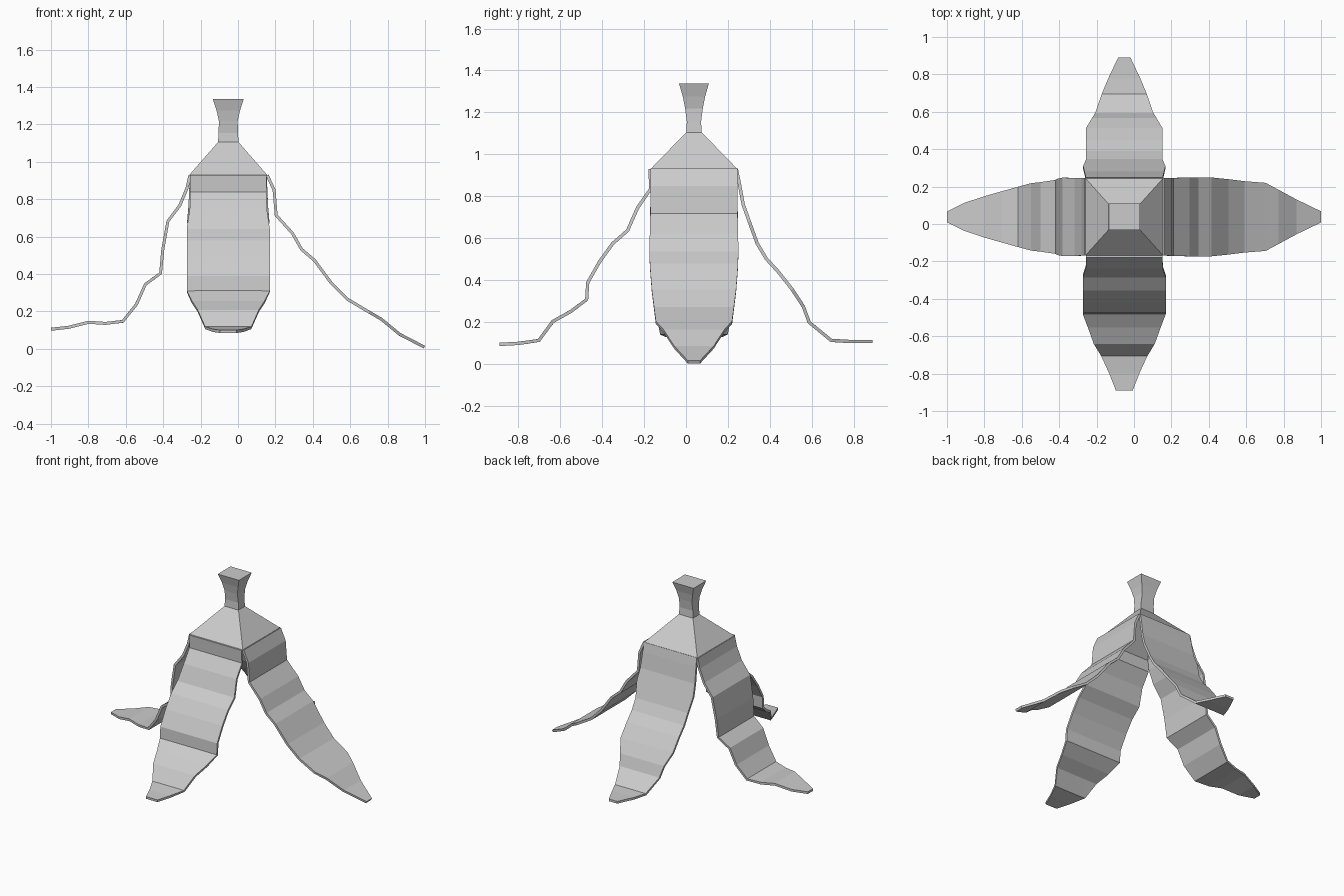
import bpy, bmesh

CX, CY = -0.052, 0.038      # axis of the stem
THICK = 0.016               # peel thickness


def make_object(name, verts, faces, solid=None):
    me = bpy.data.meshes.new(name)
    me.from_pydata(verts, [], faces)
    bm = bmesh.new()
    bm.from_mesh(me)
    bmesh.ops.recalc_face_normals(bm, faces=bm.faces)
    bm.to_mesh(me)
    bm.free()
    ob = bpy.data.objects.new(name, me)
    bpy.context.collection.objects.link(ob)
    if solid is not None:
        mod = ob.modifiers.new("thickness", 'SOLIDIFY')
        mod.thickness = THICK
        mod.offset = solid
    return ob


def interp(keys, d):
    for (a, wa), (b, wb) in zip(keys, keys[1:]):
        if d <= b:
            return wa + (wb - wa) * max(0, d - a) / (b - a)
    return keys[-1][1]


def flap(name, axis, sign, path, widths):
    """Strip of peel following path (distance, z), half widths keyed by distance."""
    verts = []
    for d, z in path:
        w = interp(widths, d)
        for t in (-1, -0.6, 0.6, 1):
            if axis == 'x':
                verts.append((sign * d, CY + t * w, z))
            else:
                verts.append((CX + t * w, sign * d, z))
    faces = [(4 * i + j, 4 * i + j + 1, 4 * i + j + 5, 4 * i + j + 4)
             for i in range(len(path) - 1) for j in range(3)]
    return make_object(name, verts, faces, 0)


def square_loft(name, rings, cap, solid=None):
    """Rectangular rings (half x, half y, z) joined upward."""
    verts = [(CX + sx * hx, CY + sy * hy, z) for hx, hy, z in rings
             for sx, sy in ((-1, -1), (1, -1), (1, 1), (-1, 1))]
    faces = [(4 * i + j, 4 * i + (j + 1) % 4, 4 * i + 4 + (j + 1) % 4, 4 * i + 4 + j)
             for i in range(len(rings) - 1) for j in range(4)]
    if cap:
        n = len(verts)
        faces += [(3, 2, 1, 0), (n - 4, n - 3, n - 2, n - 1)]
    return make_object(name, verts, faces, solid)


# Stem with flared top
square_loft("stem", [(0.055, 0.037, 1.10), (0.052, 0.034, 1.155), (0.05, 0.042, 1.218),
                     (0.063, 0.053, 1.275), (0.083, 0.071, 1.337)], True)

# Hollow sloping shoulder under the stem
shoulder = square_loft("shoulder", [(0.208, 0.207, 0.93), (0.055, 0.037, 1.105)], False, -1)

# Four peeled flaps
flap("right_flap", 'x', 1,
     [(0.157, 0.928), (0.193, 0.848), (0.204, 0.714), (0.291, 0.618), (0.34, 0.532),
      (0.409, 0.473), (0.50, 0.35), (0.586, 0.265), (0.70, 0.197), (0.767, 0.158),
      (0.864, 0.078), (0.997, 0.009)],
     [(0.157, 0.207), (0.33, 0.212), (0.46, 0.21), (0.53, 0.195), (0.70, 0.182),
      (0.87, 0.09), (1.0, 0.028)])
flap("left_flap", 'x', -1,
     [(0.257, 0.928), (0.273, 0.858), (0.311, 0.767), (0.375, 0.682), (0.402, 0.532),
      (0.414, 0.404), (0.495, 0.345), (0.543, 0.238), (0.616, 0.147), (0.709, 0.136),
      (0.799, 0.142), (0.906, 0.115), (1.0, 0.105)],
     [(0.257, 0.207), (0.39, 0.21), (0.42, 0.194), (0.545, 0.18), (0.62, 0.16),
      (0.77, 0.12), (0.906, 0.075), (1.0, 0.028)])
flap("front_flap", 'y', -1,
     [(0.172, 0.93), (0.168, 0.836), (0.231, 0.745), (0.279, 0.636), (0.35, 0.574),
      (0.412, 0.488), (0.469, 0.388), (0.474, 0.307), (0.55, 0.25), (0.636, 0.202),
      (0.702, 0.112), (0.798, 0.098), (0.89, 0.093)],
     [(0.172, 0.205), (0.231, 0.206), (0.279, 0.222), (0.474, 0.222), (0.636, 0.163),
      (0.702, 0.123), (0.80, 0.08), (0.89, 0.045)])
flap("back_flap", 'y', 1,
     [(0.24, 0.93), (0.253, 0.869), (0.273, 0.76), (0.302, 0.679), (0.34, 0.574),
      (0.383, 0.502), (0.44, 0.44), (0.507, 0.355), (0.56, 0.274), (0.588, 0.198),
      (0.693, 0.112), (0.779, 0.107), (0.89, 0.107)],
     [(0.24, 0.205), (0.302, 0.22), (0.34, 0.204), (0.507, 0.204), (0.588, 0.155),
      (0.693, 0.12), (0.78, 0.085), (0.89, 0.033)])
